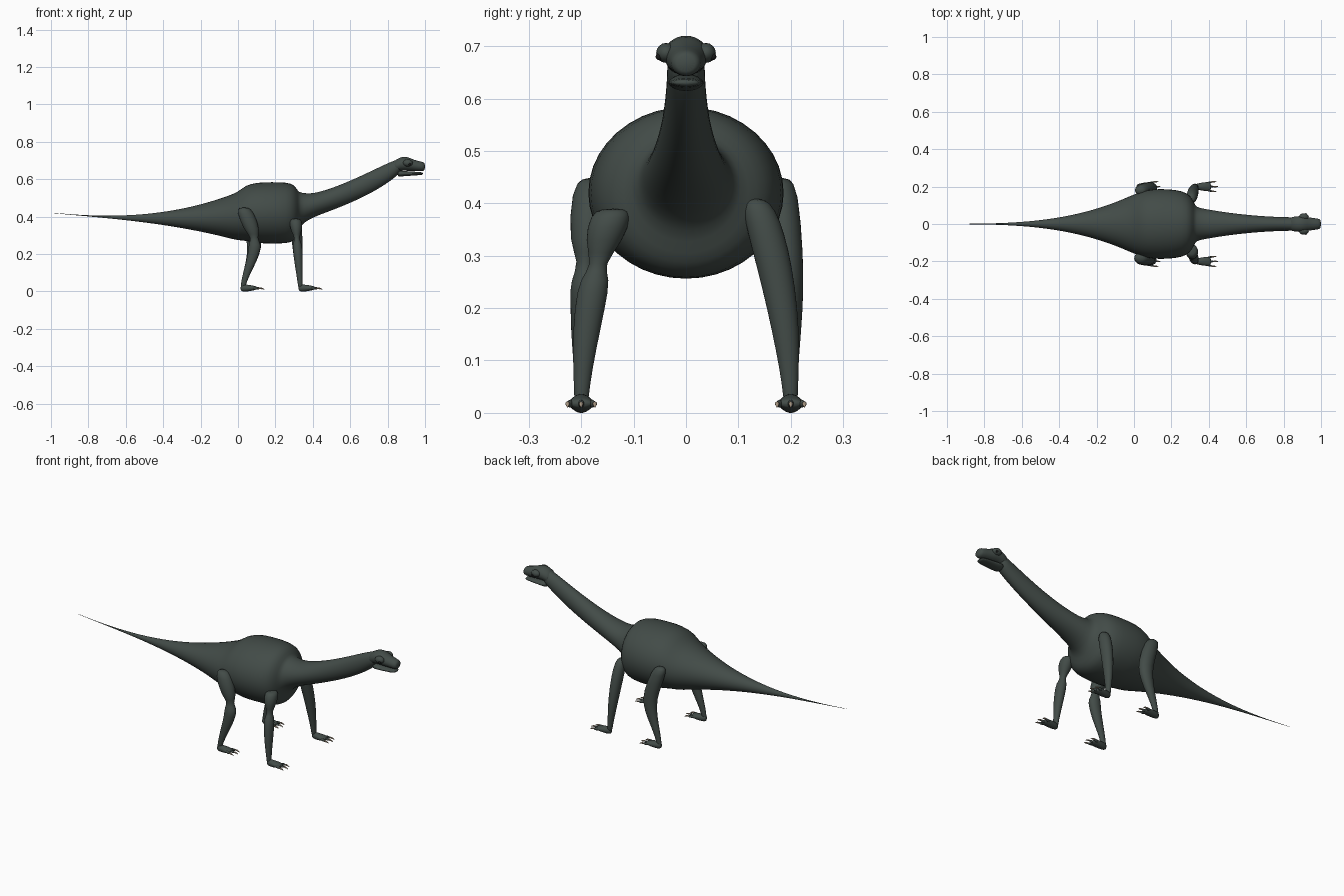
import bpy, bmesh, math
from mathutils import Vector

default_cube = bpy.data.objects.get("Cube")
if default_cube:
    bpy.data.objects.remove(default_cube, do_unlink=True)


def make_material(name, red, green, blue):
    material = bpy.data.materials.new(name)
    material.use_nodes = True
    colour = (red, green, blue, 1)
    material.diffuse_color = colour
    shader = material.node_tree.nodes["Principled BSDF"]
    shader.inputs["Base Color"].default_value = colour
    return material


skin = make_material("dark green grey skin", .055, .071, .064)
claw_beige = make_material("beige claw", .42, .33, .24)
eye_black = make_material("black eye", .01, .01, .01)


def loft(name, stations, upright=False, sides=16, material=skin):
    """Skin over elliptical rings: centre, half width and half height."""
    bm = bmesh.new()
    rings = []
    for centre, width, height in stations:
        ring = []
        for step in range(sides):
            angle = math.tau * step / sides
            across, along = width * math.cos(angle), height * math.sin(angle)
            offset = (along, across, 0) if upright else (0, across, along)
            ring.append(bm.verts.new(Vector(centre) + Vector(offset)))
        rings.append(ring)
    for first, second in zip(rings, rings[1:]):
        for step in range(sides):
            following = (step + 1) % sides
            bm.faces.new((first[step], first[following],
                          second[following], second[step]))
    bm.faces.new(rings[0])
    bm.faces.new(rings[-1])
    bmesh.ops.recalc_face_normals(bm, faces=bm.faces)
    for face in bm.faces:
        face.smooth = True
    mesh = bpy.data.meshes.new(name)
    bm.to_mesh(mesh)
    bm.free()
    mesh.materials.append(material)
    part = bpy.data.objects.new(name, mesh)
    bpy.context.collection.objects.link(part)
    smoothing = part.modifiers.new("smoothing", "SUBSURF")
    smoothing.levels = smoothing.render_levels = 1


def ball(name, centre, radius, material=skin):
    bm = bmesh.new()
    bmesh.ops.create_uvsphere(bm, u_segments=12, v_segments=8, radius=radius)
    for face in bm.faces:
        face.smooth = True
    mesh = bpy.data.meshes.new(name)
    bm.to_mesh(mesh)
    bm.free()
    mesh.materials.append(material)
    part = bpy.data.objects.new(name, mesh)
    part.location = centre
    bpy.context.collection.objects.link(part)
    return part


def tail_ring(t):
    """Cubic taper from a fine tip to the hips, with a sagging centre line."""
    sag = .39 + .08 * (t - .62) ** 2
    return (t - 1, 0, sag), .001 + .16 * t ** 3, .001 + .13 * t ** 2.6


def neck_ring(t):
    """Rising centre line, flared at the chest and thin at the skull."""
    rise = .44 + .14 * t + .1 * t ** 2
    width = .036 + .055 * (1 - t) ** 2
    height = .06 + .03 * (1 - t) ** 12 - .025 * t ** 8
    return (.33 + .55 * t, 0, rise), width, height


# Tail, barrel and neck in one skin
barrel = [((x, 0, .42), width, height) for x, width, height in (
    (.04, .175, .15), (.1, .19, .165), (.18, .19, .167), (.26, .18, .166),
    (.3, .155, .153), (.32, .12, .12))]
tail = [tail_ring(step / 16) for step in range(17)]
neck = [neck_ring(step / 12) for step in range(13)]
loft("body_with_neck_and_tail", tail + barrel + neck, sides=20)

# Skull with snout, and the lower jaw
loft("skull", [((x, 0, z), radius, radius * .88) for x, z, radius in (
    (.82, .66, .035), (.87, .685, .043), (.91, .682, .044),
    (.94, .673, .034), (.99, .667, .03), (1, .667, .02))])
loft("lower_jaw", [((x, 0, .63), width, height) for x, width, height in (
    (.85, .032, .02), (.88, .036, .014), (.97, .03, .009), (.99, .022, .006))])


def limb(name, side, splay, path, flatness, joints):
    """Upright limb through joints given as height and radius."""
    loft(name, [((path(z), side * (.2 - splay * z * z), z),
                 radius * flatness, radius) for z, radius in joints],
         upright=True)


def front_path(z):
    return .335 - .07 * z


def hind_path(z):
    return .025 + .065 * math.sin(math.tau * z) ** 2


def foot(name, heel, y):
    """Flat palm with three spread toes, each ending in a claw."""
    loft(name, [((heel + reach, y, .018), width, height)
                for reach, width, height in (
                    (0, .011, .016), (.02, .018, .02), (.05, .024, .018),
                    (.08, .026, .011), (.09, .02, .007))], sides=12)
    for spread, label in ((-1, "right"), (0, "middle"), (1, "left")):
        tip = heel + .11 - .01 * abs(spread)
        outer = y + spread * .026
        loft(f"{name}_{label}_toe",
             [((heel + .06, y + spread * .016, .018), .008, .01),
              ((tip, outer, .017), .006, .008)], sides=8)
        loft(f"{name}_{label}_claw",
             [((tip - .01, outer, .018), .006, .006),
              ((tip + .01, outer, .017), .004, .004),
              ((tip + .02, outer, .01), .001, .001)],
             sides=8, material=claw_beige)


# Lower leg joints shared by both sides
front_shank = [(.2, .026), (.12, .02), (.05, .013), (.01, .012)]
hind_shank = [(.16, .029), (.08, .018), (.03, .014), (.01, .011)]

# Left legs are smooth; right legs are pinched below the upper joint
upper_joints = {
    "left": ([(.41, .014), (.39, .028), (.34, .031), (.28, .03)],
             [(.45, .02), (.43, .042), (.3, .042), (.23, .038)]),
    "right": ([(.39, .02), (.38, .035), (.33, .034), (.28, .008), (.26, .026)],
              [(.45, .02), (.43, .048), (.32, .044), (.29, .014),
               (.25, .035), (.22, .032)]),
}
for side, label in ((1, "left"), (-1, "right")):
    front_upper, hind_upper = upper_joints[label]
    limb(f"front_{label}_leg", side, .4, front_path, 1.15,
         front_upper + front_shank)
    limb(f"hind_{label}_leg", side, .1, hind_path, .8,
         hind_upper + hind_shank)
    foot(f"front_{label}_foot", .322, side * .2)
    foot(f"hind_{label}_foot", .012, side * .2)
    brow = ball(f"brow_{label}", (.908, side * .038, .687), .019)
    brow.scale.x = 1.4
    ball(f"eye_{label}", (.918, side * .051, .68), .007, eye_black)
